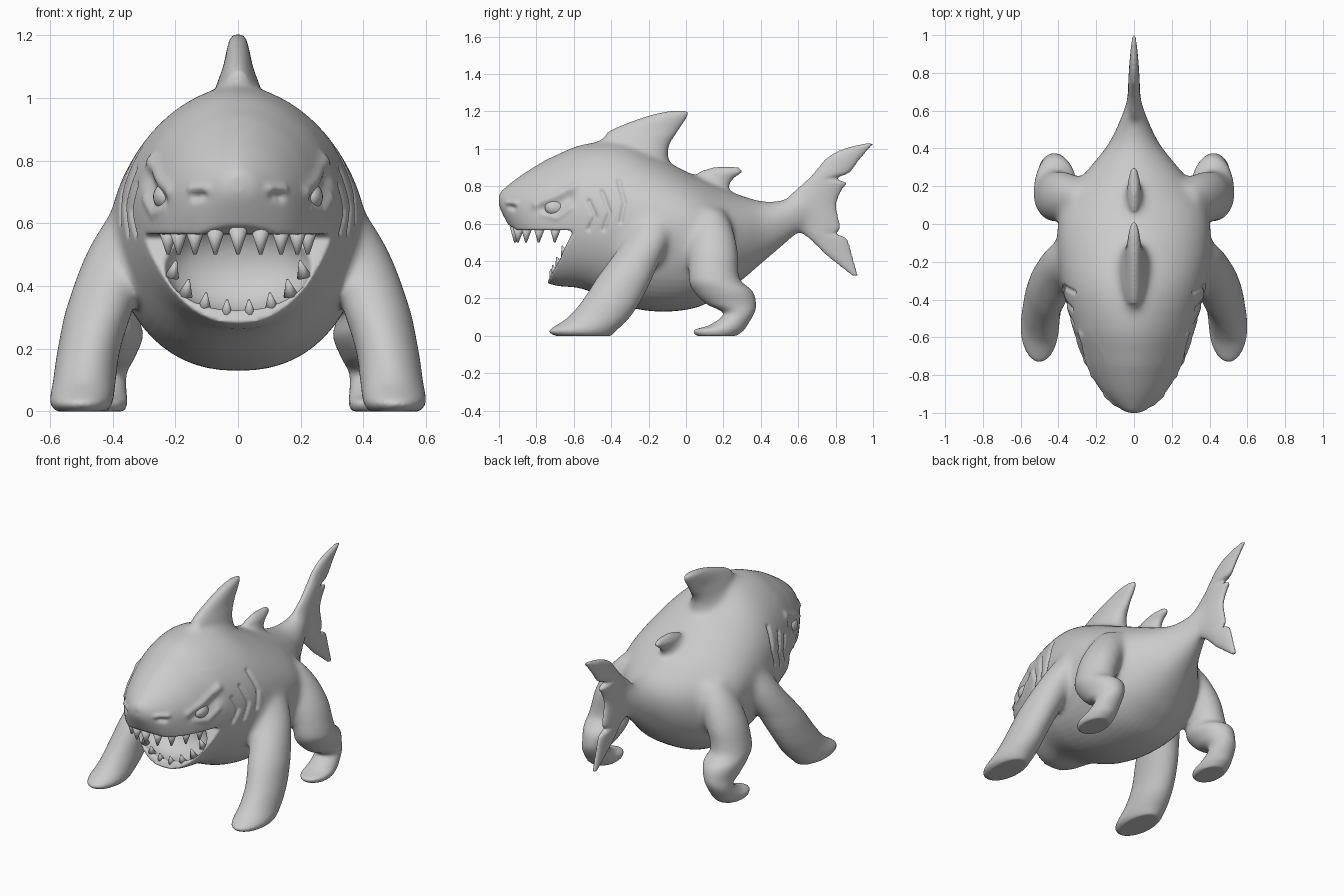
import bpy, bmesh, math
from mathutils import Vector, Matrix
from mathutils.geometry import intersect_point_line

default_cube = bpy.data.objects.get("Cube")
if default_cube:
    bpy.data.objects.remove(default_cube, do_unlink=True)

skin = bpy.data.materials.new("grey_skin")
skin.use_nodes = True
skin.diffuse_color = (0.6, 0.6, 0.6, 1)
skin.node_tree.nodes["Principled BSDF"].inputs["Base Color"].default_value = skin.diffuse_color


def spline(rows, steps=6):
    """Smoothly interpolate a table of section values."""
    result = []
    for i in range(len(rows) - 1):
        before, start = rows[max(i - 1, 0)], rows[i]
        end, after = rows[i + 1], rows[min(i + 2, len(rows) - 1)]
        for k in range(steps):
            t = k / steps
            result.append([
                b + t * ((c - a) / 2 + t * ((2 * a - 5 * b + 4 * c - d) / 2
                                            + t * (3 * (b - c) + d - a) / 2))
                for a, b, c, d in zip(before, start, end, after)])
    return result + [list(rows[-1])]


def loft(bm, rows, ring, sides=64):
    """Bridge closed rings, one for each interpolated row."""
    loops = []
    for row in spline(rows):
        angles = [math.tau * i / sides for i in range(sides)]
        loops.append([bm.verts.new(ring(row, math.cos(a), math.sin(a))) for a in angles])
    faces = [bm.faces.new(loops[0]), bm.faces.new(loops[-1])]
    for low, high in zip(loops, loops[1:]):
        for i in range(sides):
            j = (i + 1) % sides
            faces.append(bm.faces.new((low[i], low[j], high[j], high[i])))
    bmesh.ops.recalc_face_normals(bm, faces=faces)


def make_object(name, bm):
    mesh = bpy.data.meshes.new(name)
    bm.to_mesh(mesh)
    bm.free()
    obj = bpy.data.objects.new(name, mesh)
    bpy.context.collection.objects.link(obj)
    mesh.materials.append(skin)
    for poly in mesh.polygons:
        poly.use_smooth = True
    return obj


def bake(obj):
    """Return a bmesh of the modified object and delete the object."""
    graph = bpy.context.evaluated_depsgraph_get()
    mesh = bpy.data.meshes.new_from_object(obj.evaluated_get(graph))
    bm = bmesh.new()
    bm.from_mesh(mesh)
    bpy.data.objects.remove(obj, do_unlink=True)
    bpy.data.meshes.remove(mesh)
    return bm


def trunk_ring(row, c, s):
    """Slightly ridged above the widest point, a little boxier below it."""
    y, half_width, middle, top, bottom = row
    height, power = (top - middle, 1.12) if s > 0 else (middle - bottom, .87)
    return Vector((half_width * math.copysign(abs(c) ** power, c), y, middle + height * s))


def limb_ring(side):
    def ring(row, c, s):
        z, front, back, centre, half_width = row
        return Vector((side * (centre + half_width * c),
                       (front + back) / 2 + (back - front) / 2 * s, z))
    return ring


# Trunk and head: y, half width, height of widest point, top, bottom
trunk_rows = [
    (-1, .02, .72, .75, .7), (-.98, .07, .71, .78, .65), (-.9, .16, .68, .845, .5),
    (-.8, .225, .66, .91, .32), (-.7, .27, .65, .965, .27), (-.55, .325, .64, 1.025, .25),
    (-.35, .378, .62, 1.035, .165), (-.15, .405, .6, .955, .13), (.05, .395, .57, .855, .15),
    (.2, .315, .54, .79, .225), (.3, .235, .55, .75, .3), (.42, .14, .57, .72, .4),
    (.54, .08, .62, .735, .5), (.66, .035, .68, .8, .6)]
bm = bmesh.new()
loft(bm, trunk_rows, trunk_ring)
trunk = make_object("trunk", bm)

# Open mouth: a wedge between the jaws and a rounded hollow behind it
bm = bmesh.new()
wedge = [(-.6, .565), (-.9, .565), (-1.1, .68), (-1.1, .28), (-.745, .28)]
outline = bm.faces.new([bm.verts.new((-.5, y, z)) for y, z in wedge])
extruded = bmesh.ops.extrude_face_region(bm, geom=[outline])["geom"]
for v in extruded:
    if isinstance(v, bmesh.types.BMVert):
        v.co.x = .5
bmesh.ops.recalc_face_normals(bm, faces=bm.faces)
jaw_gap = make_object("jaw_gap_cutter", bm)
bm = bmesh.new()
bmesh.ops.create_uvsphere(
    bm, u_segments=48, v_segments=32, radius=1,
    matrix=Matrix.Translation((0, -.67, .47)) @ Matrix.Diagonal((.235, .15, .155, 1)))
hollow = make_object("mouth_hollow_cutter", bm)
for cutter in (jaw_gap, hollow):
    cutter.hide_render = True
    cut = trunk.modifiers.new("mouth", "BOOLEAN")
    cut.operation = "DIFFERENCE"
    cut.solver = "EXACT"
    cut.object = cutter
bm = bake(trunk)
for cutter in (jaw_gap, hollow):
    bpy.data.objects.remove(cutter, do_unlink=True)

# Limbs and fins: z, front edge, back edge, centre x, half width
front_leg = [
    (0, -.7, -.4, .5, .08), (.03, -.73, -.37, .5, .1), (.1, -.63, -.3, .49, .1),
    (.2, -.545, -.235, .475, .1), (.35, -.45, -.16, .435, .108), (.5, -.34, -.09, .38, .108),
    (.62, -.28, -.06, .33, .087), (.72, -.22, -.07, .28, .06)]
hind_leg = [
    (0, .055, .27, .437, .075), (.03, .04, .31, .437, .085), (.06, .13, .33, .435, .08),
    (.12, .2, .365, .43, .075), (.17, .11, .375, .42, .09), (.24, .04, .355, .415, .112),
    (.31, .015, .285, .42, .108), (.45, .01, .28, .38, .115), (.58, .03, .25, .32, .105),
    (.68, .07, .2, .26, .08)]
dorsal_fin = [
    (.88, -.45, -.09, 0, .13), (1, -.47, -.09, 0, .085), (1.05, -.46, -.07, 0, .066),
    (1.1, -.4, -.04, 0, .048), (1.15, -.28, -.005, 0, .037), (1.185, -.17, .012, 0, .028),
    (1.203, -.08, .008, 0, .015)]
rear_fin = [
    (.74, -.08, .22, 0, .055), (.8, -.05, .235, 0, .047), (.85, .03, .275, 0, .04),
    (.88, .08, .302, 0, .03), (.902, .15, .28, 0, .015)]
tail_fin = [
    (.32, .89, .92, 0, .012), (.43, .75, .89, 0, .02), (.52, .64, .86, 0, .026),
    (.545, .61, .805, 0, .028), (.58, .575, .825, 0, .03), (.7, .52, .805, 0, .034),
    (.78, .57, .835, 0, .032), (.82, .62, .86, 0, .03), (.84, .64, .785, 0, .03),
    (.87, .67, .87, 0, .029), (.95, .75, .935, 0, .024), (1, .84, .98, 0, .018),
    (1.03, .96, 1.01, 0, .01)]
for side in (-1, 1):
    for rows in (front_leg, hind_leg):
        loft(bm, rows, limb_ring(side))
for rows in (dorsal_fin, rear_fin, tail_fin):
    loft(bm, rows, limb_ring(1))

# Fuse the parts into one soft skin, then melt the joints together
fused = make_object("fused_parts", bm)
remesh = fused.modifiers.new("fuse", "REMESH")
remesh.mode = "VOXEL"
remesh.voxel_size = .009
soften = fused.modifiers.new("soften", "SMOOTH")
soften.iterations = 5
bm = bake(fused)


def in_joint(co, shrink):
    """Zone around the joints; it shrinks pass by pass to fade the edge."""
    dorsal_blade = co.z > 1.07 - shrink and co.y > -.42
    rear_blade = co.z > .87 - shrink / 3 and .06 < co.y < .4 and abs(co.x) < .06
    front_limit = -.75 if co.z > .9 else -.56
    return (front_limit + shrink < co.y < .74 - shrink and co.z > .3 + shrink
            and not dorsal_blade and not rear_blade)


for step in range(12):
    joints = [v for v in bm.verts if in_joint(v.co, step * .006)]
    for _ in range(4):
        bmesh.ops.smooth_vert(bm, verts=joints, factor=.5,
                              use_axis_x=True, use_axis_y=True, use_axis_z=True)

# Sculpted marks on both cheeks: path in (y, z), width, height
marks = [
    ([(-.52, .72), (-.485, .64), (-.52, .57)], .011, -.012),   # gills
    ([(-.45, .77), (-.41, .66), (-.44, .57)], .011, -.012),
    ([(-.36, .83), (-.33, .71), (-.35, .61)], .011, -.012),
    ([(-.76, .68), (-.7, .69), (-.63, .74)], .035, -.015),     # eye socket
    ([(-.8, .7), (-.7, .745), (-.59, .8)], .022, .012),        # brow
    ([(-.77, .65), (-.69, .63), (-.62, .68)], .016, .006),     # lower lid
    ([(-.94, .69), (-.925, .685)], .014, -.014),               # nostril
    ([(-.95, .71), (-.91, .71)], .014, .01),
]
bm.normal_update()
for v in bm.verts:
    x, y, z = v.co
    if abs(x) < .08 or y > -.25 or z < .5:
        continue
    spot = Vector((y, z, 0))
    push = 0
    for path, width, height in marks:
        nearest = width * 3
        for start, end in zip(path, path[1:]):
            a, b = Vector((*start, 0)), Vector((*end, 0))
            t = intersect_point_line(spot, a, b)[1]
            nearest = min(nearest, (spot - a.lerp(b, min(max(t, 0), 1))).length)
        push += height * math.exp(-(nearest / width) ** 2)
    v.co += v.normal * push
make_object("body", bm)

# Eyes set under the brows
for side, name in ((1, "left_eye"), (-1, "right_eye")):
    bm = bmesh.new()
    place = Matrix.Translation((side * .235, -.7, .685))
    bmesh.ops.create_uvsphere(bm, u_segments=24, v_segments=16, radius=1,
                              matrix=place @ Matrix.Diagonal((.036, .055, .042, 1)))
    make_object(name, bm)


def add_tooth(bm, base, direction, radius, length):
    turn = direction.to_track_quat("Z", "Y").to_matrix().to_4x4()
    middle = base + direction.normalized() * length / 2
    bmesh.ops.create_cone(bm, cap_ends=True, segments=12, radius1=radius,
                          radius2=radius * .15, depth=length,
                          matrix=Matrix.Translation(middle) @ turn)


# Teeth follow the snout above and the jaw rim below
upper, lower = bmesh.new(), bmesh.new()
for i in range(9):
    a = -1.25 + i * 2.5 / 8
    base = Vector((.235 * math.sin(a), -.6 - .31 * math.cos(a), .585))
    add_tooth(upper, base, Vector((0, -.05, -1)), .033, .085)
for i in range(8):
    a = -1.12 + i * 2.24 / 7
    z = .54 - .23 * math.cos(a)
    base = Vector((.235 * math.sin(a), -.725 + .49 * (z - .28), z - .01))
    add_tooth(lower, base, Vector((-.3 * math.sin(a), -.3, 1)), .024, .055)
make_object("upper_teeth", upper)
make_object("lower_teeth", lower)
